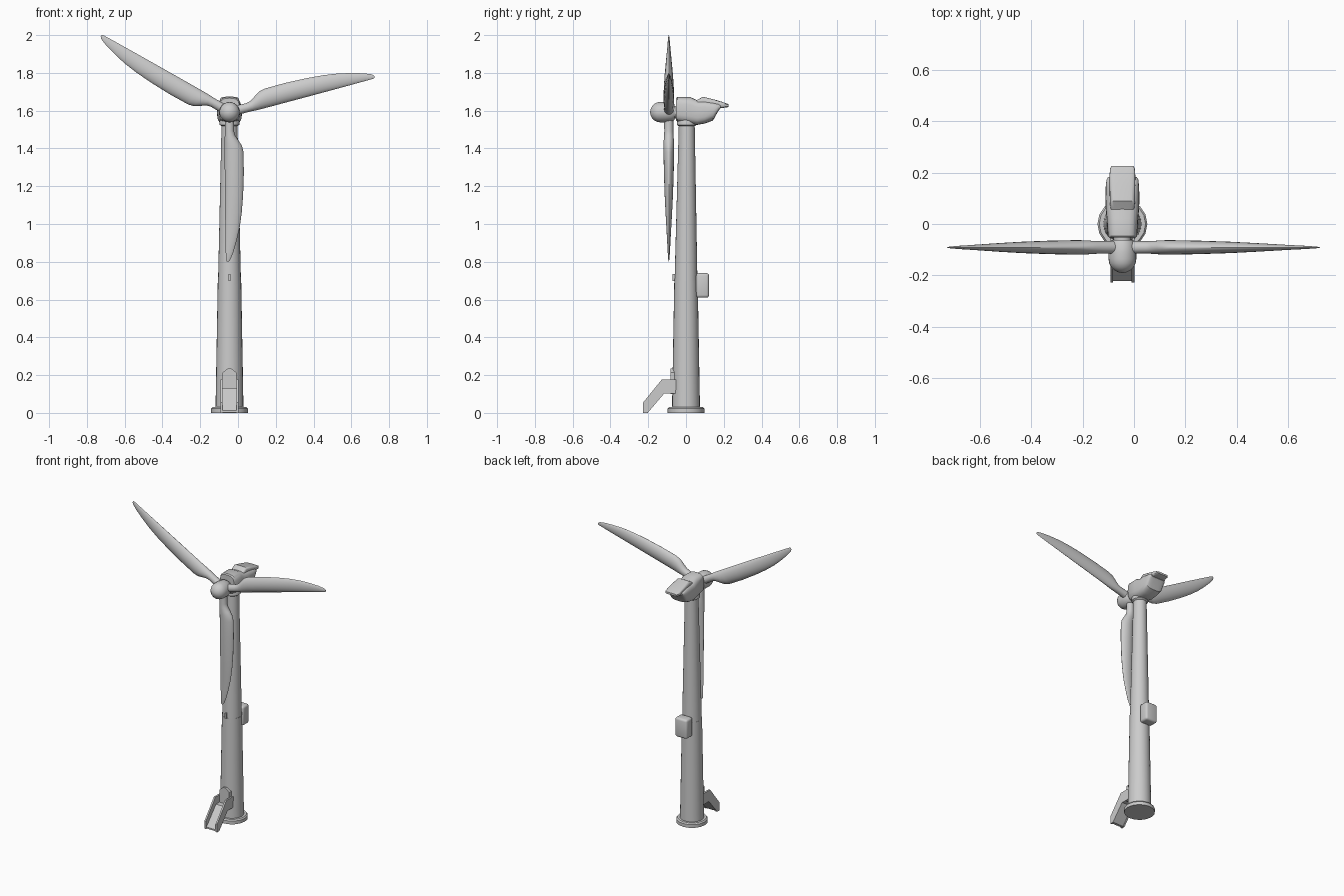
import bpy, bmesh, math
from mathutils import Vector, Matrix

if "Cube" in bpy.data.objects:
    bpy.data.objects.remove(bpy.data.objects["Cube"])

CX = -0.045          # tower axis in x
HUB_Z = 1.592


def finish(name, bm, angle=35, matrix=None):
    bmesh.ops.recalc_face_normals(bm, faces=bm.faces)
    me = bpy.data.meshes.new(name)
    bm.to_mesh(me)
    bm.free()
    me.shade_smooth()
    me.set_sharp_from_angle(angle=math.radians(angle))
    ob = bpy.data.objects.new(name, me)
    bpy.context.collection.objects.link(ob)
    if matrix:
        ob.matrix_world = matrix
    return ob


def loft(name, rings, angle=35, matrix=None):
    bm = bmesh.new()
    loops = [[bm.verts.new(p) for p in r] for r in rings]
    for a, b in zip(loops, loops[1:]):
        n = len(a)
        for i in range(n):
            bm.faces.new((a[i], a[(i + 1) % n], b[(i + 1) % n], b[i]))
    bm.faces.new(loops[0])
    bm.faces.new(loops[-1])
    return finish(name, bm, angle, matrix)


def spow(v, e):
    return math.copysign(abs(v) ** e, v)


def circle_z(r, z, n, y=0):
    return [(CX + r * math.cos(2 * math.pi * i / n), y + r * math.sin(2 * math.pi * i / n), z)
            for i in range(n)]


def oval_y(y, hw, z0, z1, e=1.0, n=24):
    out = []
    for i in range(n):
        t = 2 * math.pi * i / n
        out.append((CX + hw * spow(math.cos(t), e), y,
                    (z0 + z1) / 2 + (z1 - z0) / 2 * spow(math.sin(t), e)))
    return out


def prism_x(name, yz, x0, x1):
    return loft(name, [[(x, y, z) for y, z in yz] for x in (x0, x1)], 20)


def box(name, center, size, bevel=0.0):
    bm = bmesh.new()
    bmesh.ops.create_cube(bm, size=1, matrix=Matrix.Translation(center) @ Matrix.Diagonal((*size, 1)))
    if bevel:
        bmesh.ops.bevel(bm, geom=bm.edges[:], offset=bevel, segments=3, profile=0.5, affect='EDGES')
    return finish(name, bm)


# Tower: base flange, two tapered sections, yaw collar
loft("base_flange", [circle_z(r, z, 16) for r, z in ((.097, 0), (.097, .022), (.09, .03), (.07, .03))])
loft("lower_tower", [circle_z(r, z, 24) for r, z in ((.074, .025), (.062, .70))])
loft("upper_tower", [circle_z(.0605, .70, 24), circle_z(.042, 1.53, 24, .004)])
loft("yaw_collar", [circle_z(r, z, 24, .004) for r, z in
                    ((.042, 1.518), (.052, 1.525), (.052, 1.545), (.046, 1.56))])

# Small fittings on the tower
box("front_marker", (CX, -.06, .717), (.01, .022, .036))
box("rear_cabinet", (CX, .088, .675), (.09, .068, .13), .014)

# Door with peaked top
door = [(-.037, .1), (.037, .1), (.037, .213), (.01, .235), (-.01, .235), (-.037, .213)]
loft("door", [[(CX + x, y, z) for x, z in door] for y in (-.083, -.05)], 20)

# Entry stair: two side walls and a recessed ramp
wall = [(-.05, .178), (-.127, .178), (-.227, .055), (-.227, .0), (-.203, .0), (-.115, .103), (-.05, .103)]
for side, s in (("left", -1), ("right", 1)):
    prism_x(f"stair_wall_{side}", wall, CX + s * .047, CX + s * .036)
ramp = [(-.05, .128), (-.12, .128), (-.222, .012), (-.222, .002), (-.205, .002), (-.115, .105), (-.05, .105)]
prism_x("stair_ramp", ramp, CX - .037, CX + .037)

# Nacelle body and rear spoiler
loft("nacelle", [oval_y(*s, e=.62) for s in (
    (-.053, .052, 1.55, 1.666), (-.046, .057, 1.543, 1.672), (.022, .061, 1.53, 1.672),
    (.06, .065, 1.525, 1.655), (.10, .066, 1.532, 1.655), (.143, .065, 1.548, 1.648),
    (.172, .062, 1.60, 1.638), (.182, .056, 1.612, 1.63))])
loft("nacelle_spoiler", [oval_y(*s, e=.45) for s in (
    (.05, .044, 1.62, 1.652), (.065, .047, 1.62, 1.66), (.09, .049, 1.62, 1.674),
    (.15, .050, 1.612, 1.659), (.19, .050, 1.614, 1.647), (.216, .048, 1.617, 1.638),
    (.226, .042, 1.621, 1.634))])

# Rotor hub with round nose, and shaft
hub = [(-.136 - .054 * math.cos(math.radians(a)), .054 * math.sin(math.radians(a)))
       for a in (4, 18, 36, 54, 72, 90)] + [(-.11, .054), (-.075, .05), (-.062, .042)]
loft("hub", [oval_y(y, r, HUB_Z - r, HUB_Z + r) for y, r in hub])
loft("rotor_shaft", [oval_y(y, .034, HUB_Z - .034, HUB_Z + .034) for y in (-.07, -.04)])

# Blade sections: distance from hub, straight edge, curved edge, half thickness
SECTIONS = [(.03, -.025, .025, .025), (.10, -.024, .024, .024), (.125, -.025, .031, .025),
            (.15, -.026, .048, .027), (.178, -.026, .066, .028), (.21, -.026, .074, .028),
            (.32, -.025, .076, .026), (.44, -.024, .072, .022), (.53, -.023, .065, .0175),
            (.61, -.022, .054, .013), (.68, -.021, .038, .009), (.74, -.020, .021, .006),
            (.78, -.019, .005, .003), (.79, -.016, -.004, .001)]


def blade_ring(r, a, b, t, n=20):
    out = []
    sharp = min(1, max(0, (r - .12) / .12)) * .35   # round root blends into lens section
    for i in range(n):
        g = 2 * math.pi * i / n
        out.append(((a + b) / 2 + (b - a) / 2 * math.cos(g),
                    t * spow(math.sin(g), 1 + sharp), -r))
    return out


for i, ang in enumerate((-90, 150, 14.5)):
    m = Matrix.Translation((CX, -.091, HUB_Z)) @ Matrix.Rotation(-math.radians(ang + 90), 4, 'Y')
    loft(f"blade_{i + 1}", [blade_ring(*s) for s in SECTIONS], 50, m)
